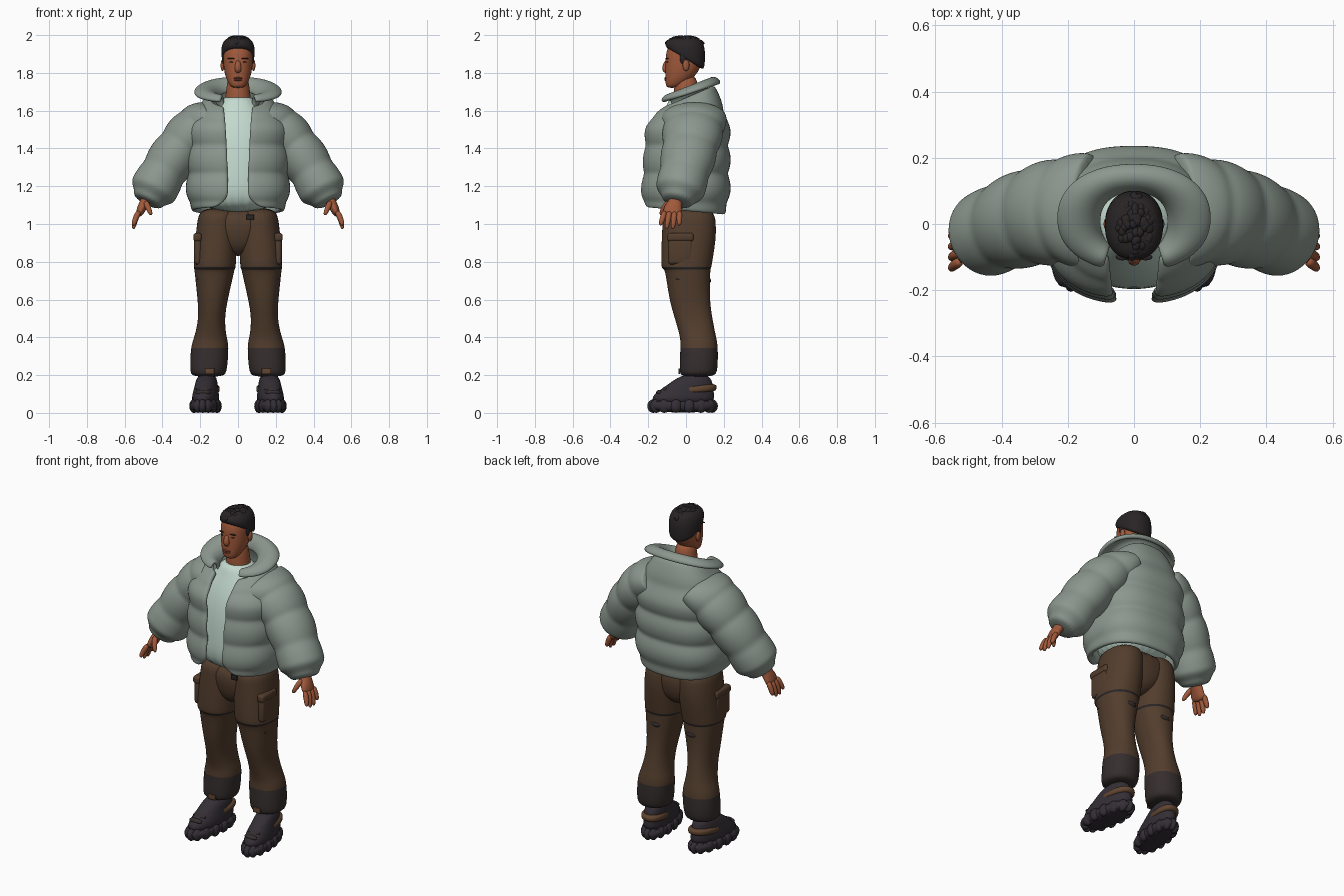
import bpy, bmesh, math, random
from mathutils import Vector, Matrix

random.seed(4)
cube = bpy.data.objects.get("Cube")
if cube:
    bpy.data.objects.remove(cube, do_unlink=True)


def material(name, *rgb):
    m = bpy.data.materials.new(name)
    m.use_nodes = True
    m.diffuse_color = (*rgb, 1)
    bsdf = m.node_tree.nodes["Principled BSDF"]
    bsdf.inputs["Base Color"].default_value = (*rgb, 1)
    bsdf.inputs["Roughness"].default_value = 0.8
    return m


JACKET = material("sage grey", .26, .31, .27)
SHIRT = material("pale mint", .55, .7, .62)
PANTS = material("brown cloth", .085, .047, .026)
GAITER = material("charcoal brown", .037, .027, .027)
SHOE = material("dark violet grey", .034, .028, .036)
TRIM = material("tan brown", .12, .06, .03)
SKIN = material("warm skin", .35, .1, .043)
LIP = material("lip red brown", .24, .06, .035)
HAIR = material("near black", .022, .018, .019)


def finish(bm, name, materials, mirror=False, rule=None, thick=0, subsurf=0, toe_out=0, bevel=0):
    """Turn a bmesh into a smooth object with its modifiers."""
    for vert in bm.verts:
        vert.co.x -= toe_out * vert.co.y
    for face in bm.faces:
        face.smooth = True
        if rule:
            face.material_index = rule(face.calc_center_median().z)
    mesh = bpy.data.meshes.new(name)
    bm.to_mesh(mesh)
    bm.free()
    obj = bpy.data.objects.new(name, mesh)
    bpy.context.collection.objects.link(obj)
    for mat in materials:
        mesh.materials.append(mat)
    if mirror:
        modifier = obj.modifiers.new("Mirror", "MIRROR")
        modifier.use_mirror_merge = False
    if thick:
        modifier = obj.modifiers.new("Thickness", "SOLIDIFY")
        modifier.thickness, modifier.offset = thick, 0
    if bevel:
        modifier = obj.modifiers.new("Bevel", "BEVEL")
        modifier.width, modifier.segments = bevel, 3
    if subsurf:
        modifier = obj.modifiers.new("Smooth", "SUBSURF")
        modifier.levels = modifier.render_levels = subsurf


def skin_rings(rings, closed=True):
    """Bridge successive rings; closed rings also get end caps."""
    bm = bmesh.new()
    loops = [[bm.verts.new(point) for point in ring] for ring in rings]
    count = len(loops[0])
    for low, high in zip(loops, loops[1:]):
        for i in range(count if closed else count - 1):
            j = (i + 1) % count
            bm.faces.new((low[i], low[j], high[j], high[i]))
    if closed:
        bm.faces.new(loops[0][::-1])
        bm.faces.new(loops[-1])
        bmesh.ops.recalc_face_normals(bm, faces=bm.faces)
    return bm


def loft(name, rows, *materials, sides=24, power=2.2, centre=0, lean=0, open_front=False, **options):
    """Stack oval rows: height, half width, front y, back y, rise to the back, front gap."""
    def rounded(value):
        return math.copysign(abs(value) ** (2 / power), value)

    rings = []
    for z, width, front, back, *extra in rows:
        tilt = extra[0] if extra else 0
        start = math.asin((extra[1] / width) ** (power / 2)) if open_front else 0
        middle, depth = (front + back) / 2, (back - front) / 2
        ring = []
        for i in range(sides + open_front):
            angle = start + (math.tau - 2 * start) * i / sides
            across, along = rounded(math.sin(angle)), rounded(-math.cos(angle))
            ring.append((centre + lean * z + width * across, middle + depth * along, z + tilt * along))
        rings.append(ring)
    finish(skin_rings(rings, closed=not open_front), name, materials, subsurf=2, **options)


def tube(name, points, radii, material, sides=16, **options):
    """Sweep an oval along points; radii are pairs of across and along y."""
    path = [Vector(p) for p in points]
    rings = []
    for i, (point, (across, along)) in enumerate(zip(path, radii)):
        heading = (path[min(i + 1, len(path) - 1)] - path[max(i - 1, 0)]).normalized()
        side = Vector((0, 1, 0))
        side = (side - heading * side.dot(heading)).normalized()
        normal = heading.cross(side)
        angles = [math.tau * k / sides for k in range(sides)]
        rings.append([point + normal * across * math.cos(a) + side * along * math.sin(a) for a in angles])
    finish(skin_rings(rings), name, [material], subsurf=2, **options)


def blobs(name, items, material, **options):
    """One object of ellipsoids, each a position and its radii."""
    bm = bmesh.new()
    for position, radii in items:
        matrix = Matrix.Translation(position) @ Matrix.Diagonal((*radii, 1))
        bmesh.ops.create_uvsphere(bm, u_segments=12, v_segments=8, radius=1, matrix=matrix)
    finish(bm, name, [material], **options)


def box(name, position, size, material, bevel, **options):
    bm = bmesh.new()
    matrix = Matrix.Translation(position) @ Matrix.Diagonal((*size, 1))
    bmesh.ops.create_cube(bm, size=1, matrix=matrix)
    finish(bm, name, [material], bevel=bevel, **options)


# Head, neck and face
loft("head", [(1.72, .03, -.1, -.05), (1.74, .05, -.11, 0), (1.8, .075, -.11, .07),
              (1.88, .08, -.11, .09), (1.94, .08, -.1, .09), (1.98, .04, -.05, .05)], SKIN)
tube("neck", [(0, .01, 1.6), (0, 0, 1.68), (0, 0, 1.8)], [(.085, .08), (.064, .066), (.058, .062)], SKIN)
tube("nose", [(0, -.1, 1.87), (0, -.115, 1.82), (0, -.1, 1.8)], [(.012, .01), (.02, .02), (.014, .01)], SKIN)
blobs("ears", [((.082, 0, 1.84), (.01, .018, .03))], SKIN, mirror=True)
blobs("eyebrows", [((.035, -.1, 1.876), (.021, .01, .003))], HAIR, mirror=True)
blobs("eyes", [((.033, -.098, 1.857), (.012, .007, .003))], HAIR, mirror=True)
blobs("lips", [((0, -.106, z), (.023, .009, .006)) for z in (1.763, 1.772)], LIP)

# Hair cap with short clumps on top
loft("hair", [(1.87, .08, -.1, .09, -.06), (1.885, .089, -.107, .1, -.055), (1.94, .09, -.112, .104, -.015),
              (1.98, .072, -.095, .085), (1.99, .03, -.05, .04)], HAIR)
clumps = []
for i in range(70):
    angle, reach = random.uniform(0, math.tau), math.sqrt(random.random())
    clumps.append(((.068 * reach * math.cos(angle), .09 * reach * math.sin(angle) - .008,
                    1.987 - .03 * reach ** 3), (.013, .016, .012)))
blobs("hair_clumps", clumps, HAIR)
blobs("sideburns", [((.077, -.015, 1.88), (.008, .018, .035))], HAIR, mirror=True)

# Shirt
loft("shirt", [(1.05, .215, -.2, .16), (1.25, .2, -.2, .17), (1.42, .2, -.185, .17),
               (1.55, .18, -.145, .15), (1.63, .11, -.1, .1), (1.68, .08, -.085, .075)], SHIRT)

# Padded jacket body: four soft quilted rolls narrowing to the neck, open at the front
body = []
steps = 24
for i in range(steps + 1):
    t = i / steps
    puff = abs(math.sin(math.pi * (4 * t - .3))) ** .8
    neck = max(0, (t - .7) / .3) ** 1.6
    hem = max(0, 1 - 6 * t) ** 2
    body.append((1.07 + .6 * t, (.245 + .018 * puff) * (1 - .46 * neck) - .03 * hem,
                 -(.222 + .014 * puff - .035 * t) * (1 - .45 * neck) + .02 * hem,
                 (.203 + .02 * puff) * (1 - .38 * neck) - .025 * hem,
                 .06 * neck - .02 * hem, .05 + .025 * t * t + .07 * hem))
loft("jacket_body", body, JACKET, sides=32, power=2.5, thick=.03, open_front=True)

# Collar that hugs the neck, opens wide and folds over at the rim
collar = []
for i in range(7):
    angle = .8 * math.pi * i / 6
    flare = .067 * (1 - math.cos(angle))
    collar.append((1.65 + .07 * math.sin(angle), .11 + flare, -.09 - .4 * flare, .105 + .6 * flare,
                   .05, .075 + flare / 8))
loft("jacket_collar", collar, JACKET, sides=28, thick=.024, open_front=True)

# Padded sleeves: quilted rolls along a bent path, gathered into cuffs
shoulder, elbow, wrist = Vector((.13, .04, 1.57)), Vector((.3, .05, 1.475)), Vector((.485, -.05, 1.11))
path, radii = [], []
for i in range(steps + 1):
    t = i / steps
    path.append(shoulder.lerp(elbow, t).lerp(elbow.lerp(wrist, t), t))
    puff = abs(math.sin(math.pi * 4 * t)) ** .8
    size = 1 if t < .93 else .7
    radii.append(((.126 - .01 * t + .012 * puff) * size * min(1, .7 + 1.3 * t),
                  (.172 - .055 * t + .01 * puff) * size))
tube("sleeves", path, radii, JACKET, sides=20, mirror=True)

# Hands
tube("palms", [(.47, -.045, 1.16), (.49, -.055, 1.12), (.51, -.07, 1.085), (.528, -.075, 1.04)],
     [(.032, .034), (.028, .034), (.025, .05), (.018, .052)], SKIN, mirror=True)
tube("thumbs", [(.49, -.085, 1.12), (.475, -.12, 1.085), (.458, -.135, 1.045)],
     [(.017, .018), (.015, .015), (.01, .01)], SKIN, mirror=True)
for i, finger in enumerate(("index", "middle", "ring", "little")):
    base, end = .026 * i - .112, .034 * i - .138
    tip = .955 + .015 * abs(2 * i - 3) ** .8
    tube(finger + "_fingers", [(.523, base, 1.07), (.545, (base + end) / 2, 1.025), (.555, end, tip)],
         [(r, r) for r in (.017, .016, .011)], SKIN, sides=10, mirror=True)

# Trousers with a thin dark zip-off seam and gaiters
loft("trouser_seat", [(.83, .03, -.05, .06), (.87, .1, -.1, .13), (.95, .19, -.125, .155),
                      (1.09, .2, -.13, .155)], PANTS)


def leg_colour(z):
    return 1 if z < .36 else 2 if .761 < z < .767 else 0


loft("trouser_legs", [(1.09, .1, -.125, .15), (1, .108, -.125, .16), (.92, .112, -.13, .16), (.8, .112, -.133, .14),
                      (.767, .112, -.13, .135), (.761, .107, -.12, .13), (.75, .106, -.11, .13),
                      (.6, .08, -.09, .125), (.5, .068, -.06, .14), (.4, .085, -.03, .16), (.36, .102, -.03, .17),
                      (.22, .1, -.035, .17), (.19, .085, -.03, .15)],
     PANTS, GAITER, HAIR, centre=.17, lean=-.06, mirror=True, rule=leg_colour)
box("cargo_pockets", (.212, -.03, .86), (.04, .13, .15), PANTS, .018, mirror=True)
box("pocket_flaps", (.214, -.03, .93), (.044, .14, .045), PANTS, .014, mirror=True)
box("belt_tab", (.065, -.13, 1.035), (.04, .009, .03), HAIR, .003)
blobs("thigh_vents", [((.12, .123, .7), (.032, .009, .014)), ((.212, -.02, .71), (.009, .034, .01))],
      GAITER, mirror=True)
box("gaiter_tabs", (.15, -.035, .22), (.05, .009, .03), TRIM, .003, mirror=True)

# Chunky shoes with lugs around the sole and straps over the instep
shoe = dict(centre=.17, mirror=True, toe_out=.1)
loft("shoe_soles", [(0, .07, -.18, .15), (.04, .077, -.2, .165), (.07, .07, -.19, .155)], SHOE, power=2.8, **shoe)
loft("shoe_uppers", [(.04, .073, -.195, .155), (.1, .069, -.175, .15), (.135, .06, -.115, .145),
                     (.21, .052, -.02, .13)], SHOE, **shoe)
loft("heel_trim", [(z, .067, -.05, .163, .01) for z in (.1, .125, .15)], TRIM, **shoe)
lugs = []
for i in range(14):
    angle = math.tau * i / 14
    lugs.append(((.17 + .062 * math.sin(angle), -.018 - .155 * math.cos(angle), .036), (.022, .032, .036)))
blobs("sole_lugs", lugs, SHOE, mirror=True, toe_out=.1)
straps = [((.17, .032 * i - .14, .108 + .017 * i), (.042, .018, .014)) for i in range(4)]
blobs("shoe_straps", straps, GAITER, mirror=True, toe_out=.1)
